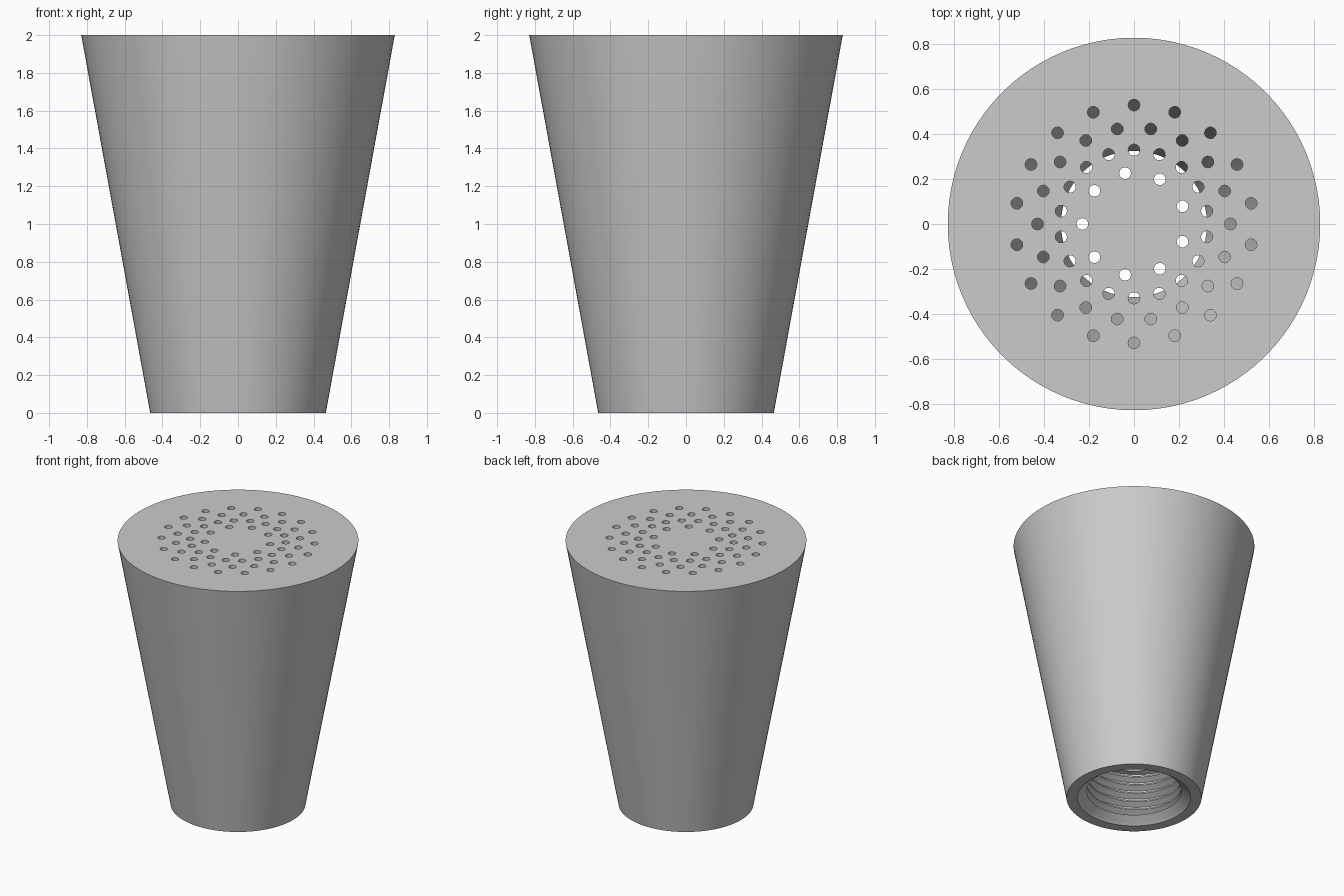
import bpy
import bmesh
from math import sin, cos, tau, radians

cube = bpy.data.objects.get("Cube")
if cube:
    bpy.data.objects.remove(cube, do_unlink=True)

SEGMENTS = 96
HEIGHT = 2.0
PLATE = 0.1          # thickness of the drilled face
THREAD_LOW, THREAD_TOP = 0.05, 0.4
MINOR, MAJOR, PITCH = 0.325, 0.365, 0.065

grey = bpy.data.materials.new("plain grey")
grey.use_nodes = True
colour = (0.6, 0.6, 0.6, 1)
grey.diffuse_color = colour
grey.node_tree.nodes["Principled BSDF"].inputs["Base Color"].default_value = colour


def finish(name, bm):
    bmesh.ops.remove_doubles(bm, verts=bm.verts, dist=0.0001)
    bmesh.ops.recalc_face_normals(bm, faces=bm.faces)
    mesh = bpy.data.meshes.new(name)
    bm.to_mesh(mesh)
    bm.free()
    mesh.materials.append(grey)
    obj = bpy.data.objects.new(name, mesh)
    bpy.context.collection.objects.link(obj)
    return obj


def smooth(obj):
    bpy.ops.object.select_all(action="DESELECT")
    obj.select_set(True)
    bpy.context.view_layer.objects.active = obj
    bpy.ops.object.shade_smooth_by_angle(angle=radians(30))


# Tapered hollow body, revolved from a closed half profile
profile = [(0, HEIGHT), (0.83, HEIGHT), (0.465, 0), (0.39, 0),
           (0.375, 0.013), (0.375, THREAD_TOP), (MINOR, THREAD_TOP),
           (0.72, HEIGHT - PLATE), (0, HEIGHT - PLATE)]
bm = bmesh.new()
rings = []
for r, z in profile:
    if r == 0:
        rings.append([bm.verts.new((0, 0, z))])
    else:
        rings.append([bm.verts.new((r * cos(tau * i / SEGMENTS), r * sin(tau * i / SEGMENTS), z))
                      for i in range(SEGMENTS)])
for a, b in zip(rings, rings[1:]):
    if len(a) == 1:
        bm.faces.new(b)
    elif len(b) == 1:
        bm.faces.new(a)
    else:
        for i in range(SEGMENTS):
            j = (i + 1) % SEGMENTS
            bm.faces.new((a[i], a[j], b[j], b[i]))
body = finish("tapered_body", bm)

# Spray holes: ring radius, hole count, starting angle in degrees
bm = bmesh.new()
for radius, count, start in [(0.53, 18, 10), (0.43, 18, 0), (0.33, 18, 10), (0.23, 9, 20)]:
    for k in range(count):
        angle = radians(start) + tau * k / count
        made = bmesh.ops.create_cone(bm, cap_ends=True, segments=20,
                                     radius1=0.026, radius2=0.026, depth=PLATE * 1.6)
        bmesh.ops.translate(bm, verts=made["verts"],
                            vec=(radius * cos(angle), radius * sin(angle), HEIGHT - PLATE / 2))
drill = finish("hole_cutter", bm)
drill.hide_render = True

cut = body.modifiers.new("spray holes", "BOOLEAN")
cut.operation = "DIFFERENCE"
cut.solver = "EXACT"
cut.object = drill
bpy.context.view_layer.update()
bpy.ops.object.select_all(action="DESELECT")
body.select_set(True)
bpy.context.view_layer.objects.active = body
bpy.ops.object.modifier_apply(modifier=cut.name)
bpy.data.objects.remove(drill, do_unlink=True)
smooth(body)

# Helical inner thread with a lead-in chamfer
tooth = [MINOR, MINOR, MAJOR, MAJOR]
steps = [0, 0.15, 0.5, 0.65]
turns = int((THREAD_TOP - THREAD_LOW) / PITCH) + 2
bm = bmesh.new()
columns = []
for i in range(SEGMENTS + 1):
    turn = i / SEGMENTS
    points = [(0.376, 0.012), (MINOR, THREAD_LOW)]
    for n in range(-1, turns):
        for r, s in zip(tooth, steps):
            z = THREAD_LOW + PITCH * (n + s + turn)
            if z <= THREAD_LOW or z >= THREAD_TOP:
                r = MINOR
            points.append((r, min(max(z, THREAD_LOW), THREAD_TOP)))
    points.append((MINOR, THREAD_TOP))
    columns.append([bm.verts.new((r * cos(tau * turn), r * sin(tau * turn), z)) for r, z in points])
for a, b in zip(columns, columns[1:]):
    for j in range(len(a) - 1):
        bm.faces.new((a[j], a[j + 1], b[j + 1], b[j]))
bmesh.ops.remove_doubles(bm, verts=bm.verts, dist=0.0001)
bmesh.ops.recalc_face_normals(bm, faces=bm.faces)
# Thread surface must face the axis
if sum(f.normal.xy.dot(f.calc_center_median().xy) for f in bm.faces) > 0:
    bmesh.ops.reverse_faces(bm, faces=bm.faces)
mesh = bpy.data.meshes.new("inner_thread")
bm.to_mesh(mesh)
bm.free()
mesh.materials.append(grey)
thread = bpy.data.objects.new("inner_thread", mesh)
bpy.context.collection.objects.link(thread)
smooth(thread)
